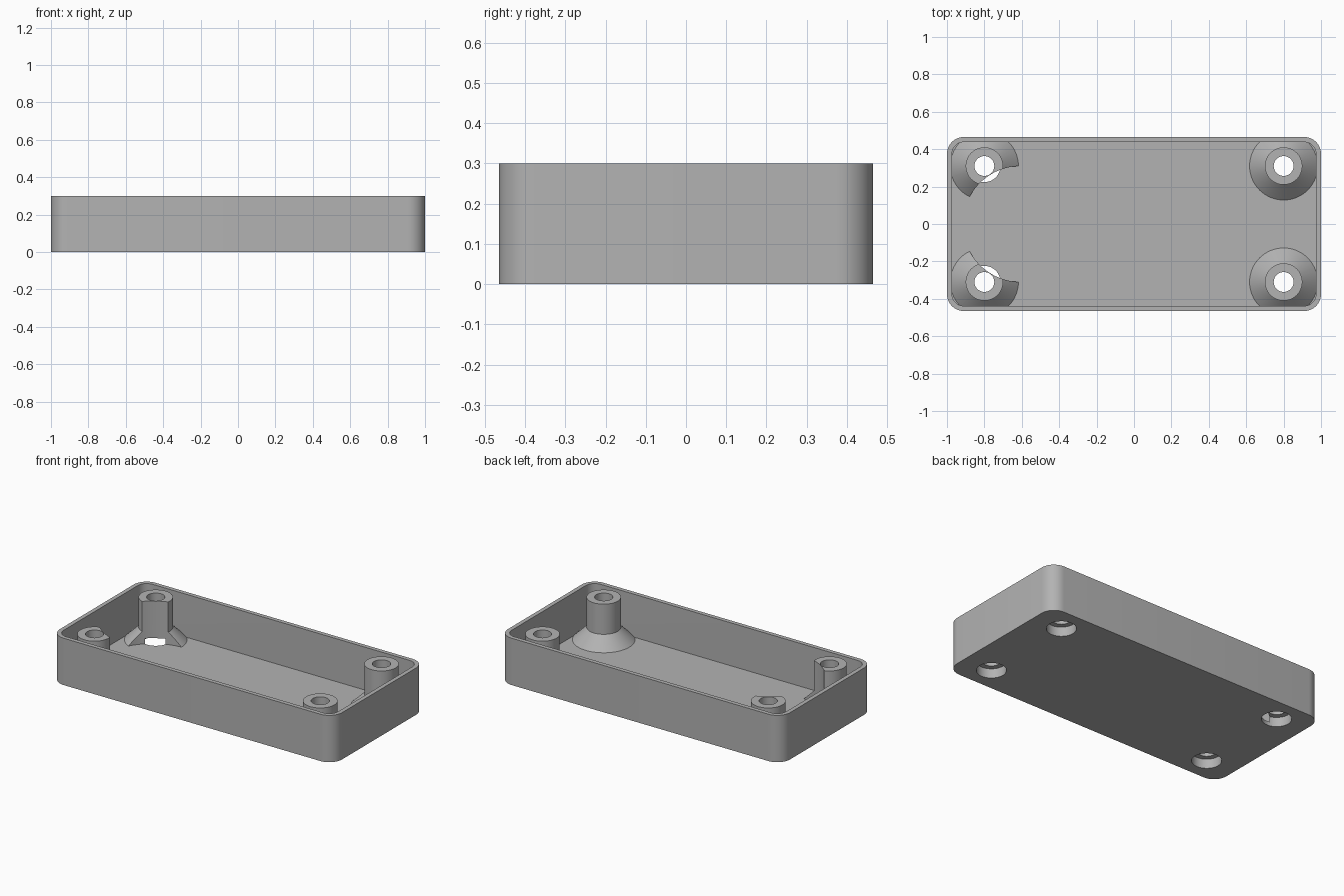
import bpy
import bmesh
import math

if "Cube" in bpy.data.objects:
    bpy.data.objects.remove(bpy.data.objects["Cube"], do_unlink=True)

HEIGHT, FLOOR, WALL = 0.3, 0.025, 0.027
HALF_X, HALF_Y, CORNER = 1.0, 0.465, 0.09
POST_X, POST_Y = 0.8, 0.31

grey = bpy.data.materials.new("plain grey")
grey.use_nodes = True
grey.diffuse_color = (0.45, 0.45, 0.45, 1)
grey.node_tree.nodes["Principled BSDF"].inputs["Base Color"].default_value = (0.45, 0.45, 0.45, 1)


def finish(name, bm):
    bmesh.ops.recalc_face_normals(bm, faces=bm.faces[:])
    mesh = bpy.data.meshes.new(name)
    bm.to_mesh(mesh)
    bm.free()
    obj = bpy.data.objects.new(name, mesh)
    bpy.context.collection.objects.link(obj)
    return obj


def rounded_slab(name, hx, hy, z0, z1, radius):
    """Box with rounded upright edges."""
    bm = bmesh.new()
    bmesh.ops.create_cube(bm, size=2)
    for v in bm.verts:
        v.co = (v.co.x * hx, v.co.y * hy, z0 if v.co.z < 0 else z1)
    upright = [e for e in bm.edges if abs(e.verts[0].co.z - e.verts[1].co.z) > 1e-4]
    bmesh.ops.bevel(bm, geom=upright, offset=radius, segments=10,
                    profile=0.5, affect='EDGES')
    return finish(name, bm)


def turned(name, profile, x, y, sides=64):
    """Solid of revolution from (radius, z) pairs, bottom to top."""
    bm = bmesh.new()
    rings = []
    for r, z in profile:
        angles = [2 * math.pi * i / sides for i in range(sides)]
        rings.append([bm.verts.new((x + r * math.cos(a), y + r * math.sin(a), z))
                      for a in angles])
    for low, high in zip(rings, rings[1:]):
        for i in range(sides):
            j = (i + 1) % sides
            bm.faces.new((low[i], low[j], high[j], high[i]))
    bm.faces.new(rings[0][::-1])
    bm.faces.new(rings[-1])
    return finish(name, bm)


def subtract(target, cutter, keep=False):
    mod = target.modifiers.new("cut", 'BOOLEAN')
    mod.operation = 'DIFFERENCE'
    mod.solver = 'EXACT'
    mod.object = cutter
    bpy.context.view_layer.update()
    graph = bpy.context.evaluated_depsgraph_get()
    mesh = bpy.data.meshes.new_from_object(target.evaluated_get(graph))
    target.modifiers.clear()
    target.data = mesh
    if not keep:
        bpy.data.objects.remove(cutter, do_unlink=True)


# Tray body and the hollow inside it
tray = rounded_slab("enclosure_tray", HALF_X, HALF_Y, 0, HEIGHT, CORNER)
hollow = rounded_slab("hollow", HALF_X - WALL, HALF_Y - WALL, FLOOR,
                      HEIGHT + 0.1, CORNER - WALL)

# Round clearance that bites into the two posts at the -x end
clearance = turned("clearance", [(0.31, -0.1), (0.31, 0.5)], -0.605, 0, 128)

# Screw posts with flared feet stay solid inside the hollow
corners = [(sx * POST_X, sy * POST_Y) for sx in (-1, 1) for sy in (-1, 1)]
for x, y in corners:
    post = turned("post", [(0.182, 0.005), (0.182, FLOOR), (0.1, 0.105),
                           (0.1, HEIGHT - 0.002)], x, y)
    if x < 0:
        subtract(post, clearance, keep=True)
    subtract(hollow, post)
bpy.data.objects.remove(clearance, do_unlink=True)
subtract(tray, hollow)

# Screw holes with wide recesses from below
for x, y in corners:
    subtract(tray, turned("screw_hole", [(0.086, -0.1), (0.086, 0.06),
                                         (0.053, 0.06), (0.053, 0.5)], x, y))

# Colour and shading
tray.data.materials.clear()
tray.data.materials.append(grey)
for face in tray.data.polygons:
    face.material_index = 0
bpy.ops.object.select_all(action='DESELECT')
tray.select_set(True)
bpy.context.view_layer.objects.active = tray
bpy.ops.object.shade_smooth_by_angle(angle=math.radians(30))
